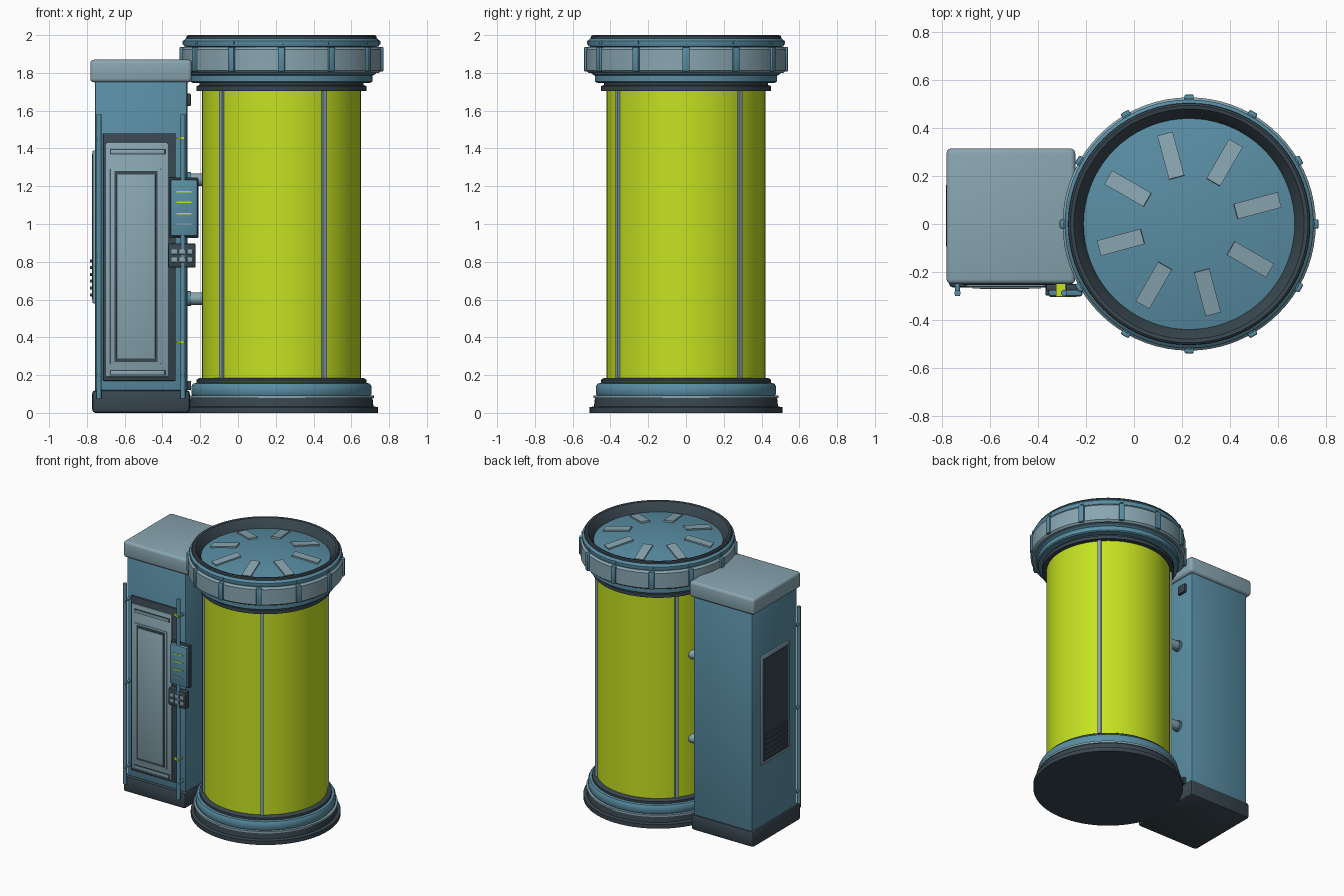
import bpy, bmesh
from math import sin, cos, pi, radians
from mathutils import Matrix, Vector

if "Cube" in bpy.data.objects:
    bpy.data.objects.remove(bpy.data.objects["Cube"], do_unlink=True)


def material(name, rgb):
    m = bpy.data.materials.new(name)
    m.use_nodes = True
    m.diffuse_color = (*rgb, 1)
    m.node_tree.nodes["Principled BSDF"].inputs["Base Color"].default_value = (*rgb, 1)
    return m


BLUE = material("steel blue", (0.1, 0.27, 0.37))
LIGHT = material("pale grey blue", (0.25, 0.38, 0.44))
DARK = material("dark slate", (0.04, 0.062, 0.078))
LIME = material("lime glass", (0.56, 0.76, 0.015))
TANK_X = 0.23


def finish(name, bm, mat):
    bmesh.ops.recalc_face_normals(bm, faces=bm.faces)
    mesh = bpy.data.meshes.new(name)
    bm.to_mesh(mesh)
    bm.free()
    mesh.materials.append(mat)
    ob = bpy.data.objects.new(name, mesh)
    bpy.context.collection.objects.link(ob)
    bpy.ops.object.select_all(action="DESELECT")
    ob.select_set(True)
    bpy.context.view_layer.objects.active = ob
    bpy.ops.object.shade_smooth_by_angle(angle=radians(35))
    return ob


def lathe(name, profile, mat, steps=72):
    """Spin (radius, height) points around the tank axis."""
    bm = bmesh.new()
    verts = [bm.verts.new((TANK_X + r, 0, z)) for r, z in profile]
    edges = [bm.edges.new(pair) for pair in zip(verts, verts[1:])]
    bmesh.ops.spin(bm, geom=verts + edges, cent=(TANK_X, 0, 0), axis=(0, 0, 1),
                   angle=2 * pi, steps=steps, use_merge=True)
    bmesh.ops.remove_doubles(bm, verts=bm.verts, dist=0.0001)
    return finish(name, bm, mat)


def block(name, x, y, z, mat, bevel=0.0, segments=2):
    """Box from (min, max) ranges with an optional rounded edge."""
    bm = bmesh.new()
    size = [b - a for a, b in (x, y, z)]
    mid = [(a + b) / 2 for a, b in (x, y, z)]
    bmesh.ops.create_cube(bm, size=1, matrix=Matrix.Translation(mid) @ Matrix.Diagonal((*size, 1)))
    if bevel:
        bmesh.ops.bevel(bm, geom=list(bm.edges), offset=bevel, segments=segments,
                        profile=0.5, affect="EDGES")
    return finish(name, bm, mat)


def radial_block(name, angle, radius, z, size, mat, tilt=0.0, bevel=0.0):
    """Box pointing outward from the tank axis."""
    half = [(-s / 2, s / 2) for s in size]
    ob = block(name, *half, mat, bevel)
    ob.matrix_world = (Matrix.Translation((TANK_X, 0, 0)) @ Matrix.Rotation(radians(angle), 4, "Z")
                       @ Matrix.Translation((radius, 0, z)) @ Matrix.Rotation(tilt, 4, "Y"))
    return ob


def rod(name, start, end, radius, mat):
    a, b = Vector(start), Vector(end)
    bm = bmesh.new()
    turn = (b - a).to_track_quat("Z", "Y").to_matrix().to_4x4()
    bmesh.ops.create_cone(bm, cap_ends=True, segments=16, radius1=radius, radius2=radius,
                          depth=(b - a).length, matrix=Matrix.Translation((a + b) / 2) @ turn)
    return finish(name, bm, mat)


# Tank base, glass and collars
lathe("tank_foot", [(0, 0), (0.51, 0), (0.51, 0.03), (0.487, 0.035), (0.482, 0.08), (0, 0.08)], DARK)
lathe("base_trim", [(0.46, 0.078), (0.49, 0.078), (0.49, 0.092), (0.46, 0.092)], LIGHT)
lathe("base_ring", [(0.47, 0.09), (0.477, 0.1), (0.477, 0.14), (0.468, 0.155), (0.44, 0.16), (0.4, 0.16)], BLUE)
lathe("lower_collar", [(0.4, 0.155), (0.45, 0.158), (0.45, 0.175), (0.435, 0.185), (0.4, 0.185)], DARK)
lathe("glass_cylinder", [(0.42, 0.17), (0.42, 1.74)], LIME)
lathe("upper_collar", [(0.4, 1.705), (0.45, 1.705), (0.45, 1.73), (0.435, 1.735), (0.435, 1.75), (0.4, 1.75)], DARK)
for a in (42, 142, 222, 302):
    radial_block("glass_strut", a, 0.423, 0.945, (0.022, 0.024, 1.53), LIGHT)

# Tank lid
lathe("lid_neck", [(0.4, 1.745), (0.475, 1.748), (0.482, 1.755), (0.482, 1.785), (0.5, 1.795), (0.5, 1.81)], BLUE)
lathe("lid_band", [(0.48, 1.8), (0.515, 1.8), (0.528, 1.812), (0.528, 1.925), (0.515, 1.938), (0.48, 1.938)], LIGHT)
lathe("lid_lip", [(0.49, 1.935), (0.515, 1.94), (0.519, 1.95), (0.519, 1.968), (0.508, 1.982), (0.495, 1.986)], BLUE)
lathe("lid_rim", [(0.505, 1.982), (0.503, 1.994), (0.495, 2.0), (0.48, 1.997), (0.455, 1.965), (0.435, 1.925)], DARK)
lathe("lid_dome", [(0.44 * i / 10, 1.985 - 0.05 * (i / 10) ** 2) for i in range(11)], BLUE)
for i in range(12):
    radial_block("lid_rib", 30 * i, 0.527, 1.872, (0.026, 0.038, 0.13), BLUE, bevel=0.006)
    radial_block("lip_stud", 30 * i, 0.516, 1.96, (0.016, 0.022, 0.022), BLUE, bevel=0.004)
for i in range(8):
    radial_block("lid_vent", 15 + 45 * i, 0.295, 1.966, (0.19, 0.066, 0.012), LIGHT, tilt=0.155)

# Cabinet
block("cabinet_base", (-0.772, -0.255), (-0.265, 0.305), (0, 0.12), DARK, 0.018)
block("cabinet_body", (-0.757, -0.268), (-0.24, 0.295), (0.1, 1.77), BLUE, 0.012)
block("cabinet_cap", (-0.782, -0.245), (-0.25, 0.315), (1.75, 1.87), LIGHT, 0.02, 3)

# Cabinet door
block("door_surround", (-0.715, -0.33), (-0.254, -0.23), (0.17, 1.48), DARK, 0.006)
block("door_frame", (-0.7, -0.37), (-0.262, -0.24), (0.19, 1.43), LIGHT, 0.006)
block("door_border", (-0.677, -0.408), (-0.266, -0.25), (0.258, 1.292), LIGHT, 0.003)
block("door_recess", (-0.655, -0.425), (-0.268, -0.25), (0.27, 1.28), DARK)
block("door_panel", (-0.642, -0.438), (-0.272, -0.25), (0.287, 1.263), LIGHT, 0.003)
for z in (0.212, 1.382):
    block("door_slot", (-0.678, -0.382), (-0.264, -0.25), (z - 0.015, z + 0.015), DARK)
    block("door_bar", (-0.673, -0.387), (-0.27, -0.25), (z - 0.01, z + 0.01), LIGHT, 0.003)

# Upright rods with brackets
for x in (-0.736, -0.292):
    rod("upright_rod", (x, -0.288, 0.075), (x, -0.288, 1.58), 0.013, BLUE)
    for z in (0.2, 0.83, 1.45):
        rod("rod_bracket", (x, -0.3, z), (x, -0.235, z), 0.011, BLUE)
for z in (0.375, 1.455):
    block("lime_tag", (-0.325, -0.285), (-0.303, -0.25), (z - 0.006, z + 0.006), LIME)

# Control box with readout lines, and keypad
block("control_box", (-0.357, -0.215), (-0.302, -0.262), (0.935, 1.235), BLUE, 0.01)
block("control_backing", (-0.366, -0.21), (-0.278, -0.25), (0.925, 1.245), DARK, 0.005)
for z, mat in ((1.17, LIME), (1.115, LIME), (1.055, LIME), (0.998, LIGHT)):
    block("readout_line", (-0.325, -0.247), (-0.305, -0.3), (z - 0.004, z + 0.004), mat)
block("keypad", (-0.37, -0.225), (-0.298, -0.255), (0.77, 0.897), DARK, 0.006)
for row in range(2):
    for col in range(3):
        x, z = -0.338 + 0.042 * col, 0.81 + 0.042 * row
        block("key", (x - 0.015, x + 0.015), (-0.305, -0.29), (z - 0.013, z + 0.013), LIGHT, 0.003)

# Side vent with louvres
block("vent_frame", (-0.77, -0.74), (-0.13, 0.2), (0.58, 1.39), LIGHT, 0.005)
block("vent_panel", (-0.774, -0.74), (-0.11, 0.18), (0.6, 1.37), DARK)
for i in range(6):
    z = 0.625 + 0.036 * i
    block("vent_louvre", (-0.784, -0.76), (-0.095, 0.165), (z - 0.008, z + 0.008), DARK, 0.004)

# Pipes joining cabinet and tank, and side sockets
for z in (0.605, 1.235):
    rod("joining_pipe", (-0.28, 0.15, z), (-0.14, 0.15, z), 0.033, LIGHT)
    rod("pipe_flange", (-0.275, 0.15, z), (-0.25, 0.15, z), 0.04, BLUE)
block("side_socket", (-0.28, -0.25), (0.165, 0.235), (1.625, 1.69), DARK, 0.005)
block("side_plug", (-0.28, -0.248), (0.17, 0.23), (0.12, 0.17), DARK, 0.005)
